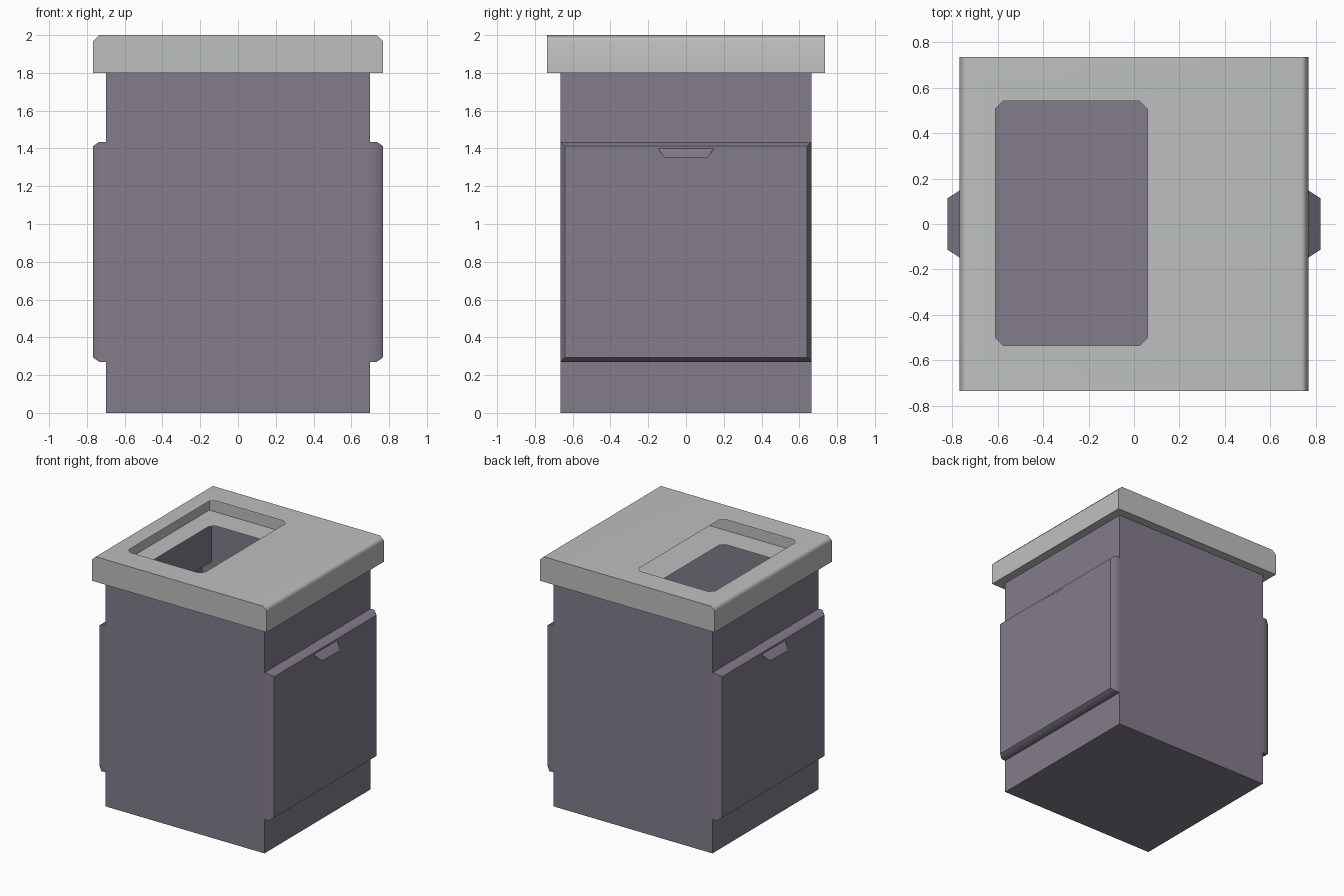
import bpy, bmesh, math
from mathutils import Vector

cube = bpy.data.objects.get("Cube")
if cube:
    bpy.data.objects.remove(cube, do_unlink=True)


def material(name, rgb):
    m = bpy.data.materials.new(name)
    m.use_nodes = True
    m.diffuse_color = (*rgb, 1)
    m.node_tree.nodes["Principled BSDF"].inputs["Base Color"].default_value = (*rgb, 1)
    return m


GREY = material("light grey", (0.51, 0.53, 0.525))
PURPLE = material("dusty purple", (0.225, 0.2, 0.26))


def box(hx, hy, z0, z1):
    bm = bmesh.new()
    bmesh.ops.create_cube(bm, size=2)
    for v in bm.verts:
        v.co = Vector((v.co.x * hx, v.co.y * hy, z1 if v.co.z > 0 else z0))
    return bm


def finish(bm, name, mat):
    mesh = bpy.data.meshes.new(name)
    bm.normal_update()
    bm.to_mesh(mesh)
    bm.free()
    mesh.materials.append(mat)
    mesh.shade_smooth()
    mesh.set_sharp_from_angle(angle=math.radians(50))
    ob = bpy.data.objects.new(name, mesh)
    bpy.context.collection.objects.link(ob)
    mod = ob.modifiers.new("flat panels", 'WEIGHTED_NORMAL')
    mod.keep_sharp = True
    return ob


# Hollow cabinet, open at the top, with a raised door panel on each side
DOOR_LOW, DOOR_HIGH = 0.27, 1.435
bm = box(0.698, 0.665, 0, 1.8)
bmesh.ops.delete(bm, geom=[f for f in bm.faces if f.normal.z > 0.9], context='FACES_ONLY')
for z in (DOOR_LOW, DOOR_HIGH):
    bmesh.ops.bisect_plane(bm, geom=bm.verts[:] + bm.edges[:] + bm.faces[:],
                           plane_co=(0, 0, z), plane_no=(0, 0, 1))
bm.normal_update()
doors = [f for f in bm.faces if abs(f.normal.x) > 0.9
         and DOOR_LOW < f.calc_center_median().z < DOOR_HIGH]
doors = bmesh.ops.extrude_discrete_faces(bm, faces=doors)["faces"]
for f in doors:
    for v in f.verts:
        v.co.x = math.copysign(0.735, v.co.x)
bm.normal_update()
bmesh.ops.inset_individual(bm, faces=doors, thickness=0.033, depth=0.032)
finish(bm, "cabinet_body", PURPLE)

# Hollow lid with softened side edges
bm = box(0.767, 0.735, 1.8, 2)
bmesh.ops.bevel(bm, geom=[e for e in bm.edges
                          if all(v.co.z > 1.9 for v in e.verts)
                          and abs(e.verts[0].co.x - e.verts[1].co.x) < 0.01],
                offset=0.032, segments=1, affect='EDGES')
bm.normal_update()
bmesh.ops.delete(bm, geom=[f for f in bm.faces if abs(f.normal.z) > 0.9],
                 context='FACES_ONLY')

# Matching openings with clipped corners in the top and bottom sheets
X0, X1, Y0, Y1, C = -0.61, 0.06, -0.535, 0.54, 0.035
opening = [(X0 + C, Y0), (X1 - C, Y0), (X1, Y0 + C), (X1, Y1 - C),
           (X1 - C, Y1), (X0 + C, Y1), (X0, Y1 - C), (X0, Y0 + C)]
for z in (1.8, 2):
    rim = [e for e in bm.edges if all(abs(v.co.z - z) < 0.001 for v in e.verts)]
    ring = [bm.verts.new((x, y, z)) for x, y in opening]
    rim += [bm.edges.new((ring[i - 1], ring[i])) for i in range(len(ring))]
    bmesh.ops.triangle_fill(bm, edges=rim, use_beauty=True,
                            normal=(0, 0, 1 if z > 1.9 else -1))
bmesh.ops.recalc_face_normals(bm, faces=bm.faces[:])
finish(bm, "lid", GREY)

# Sloping door pulls, single thin flaps
for side, s in (("left", 1), ("right", -1)):
    bm = bmesh.new()
    corners = [(0.766, -0.148, 1.4), (0.82, -0.113, 1.35),
               (0.82, 0.113, 1.35), (0.766, 0.148, 1.4)]
    face = bm.faces.new([bm.verts.new((x * s, y, z)) for x, y, z in corners])
    face.normal_update()
    if face.normal.z < 0:
        face.normal_flip()
    finish(bm, side + "_door_pull", PURPLE)
